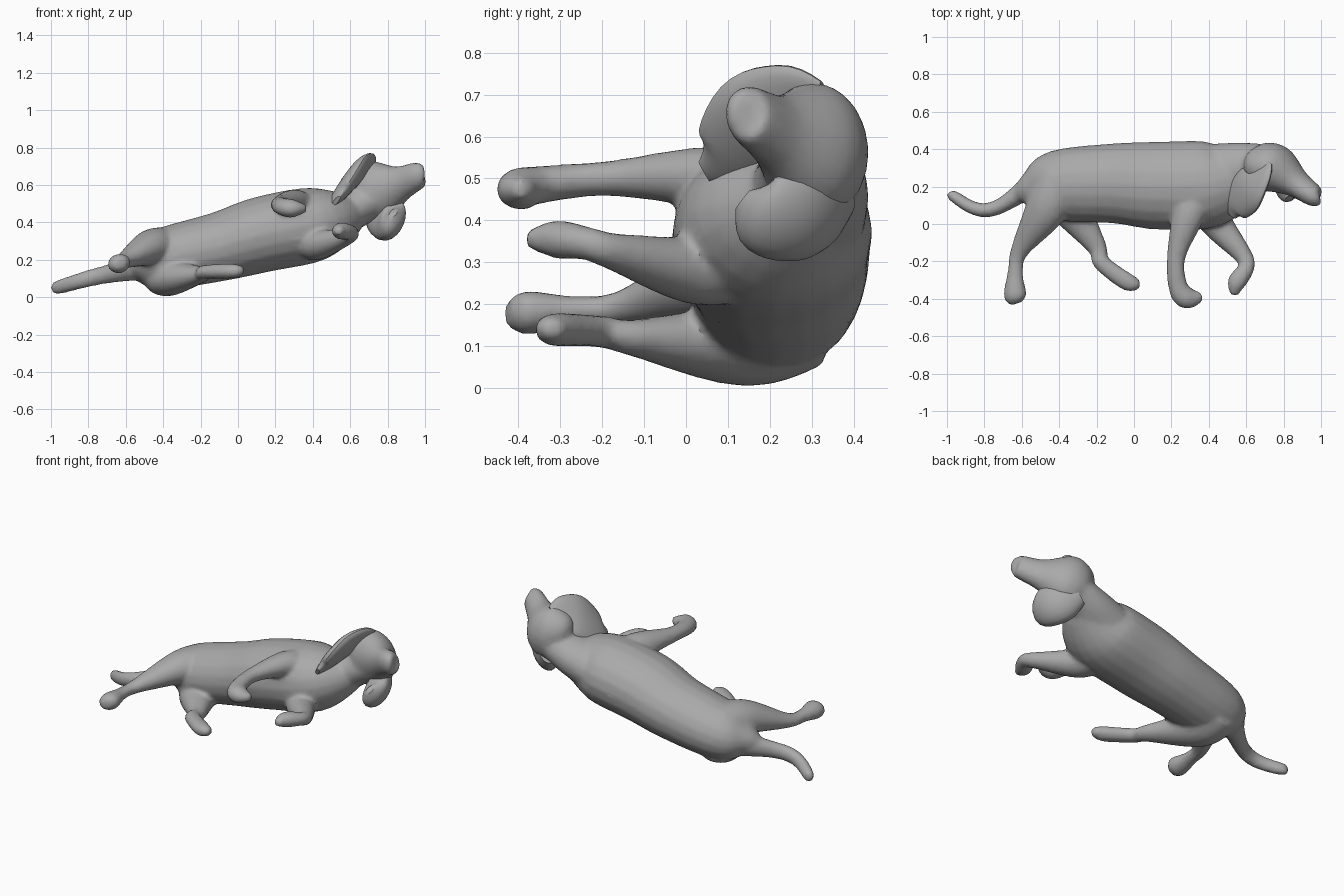
import bpy, bmesh, math
from mathutils import Vector

if "Cube" in bpy.data.objects:
    bpy.data.objects.remove(bpy.data.objects["Cube"])

coat = bpy.data.materials.new("grey coat")
coat.diffuse_color = (0.4, 0.4, 0.4, 1)
coat.use_nodes = True
coat.node_tree.nodes["Principled BSDF"].inputs["Base Color"].default_value = coat.diffuse_color

ACROSS = (-0.25, 0, 0.97)       # sideways direction of the trunk
HEAD_ACROSS = (-0.43, 0, 0.9)   # sideways direction of the turned head


def catmull(p0, p1, p2, p3, t):
    return 0.5 * (2 * p1 + (p2 - p0) * t + (2 * p0 - 5 * p1 + 4 * p2 - p3) * t * t
                  + (3 * p1 - p0 - 3 * p2 + p3) * t ** 3)


def loft(name, side, depth, *stations, sides=20, steps=5):
    """Closed tube through (x, y, z, half width) stations; depth scales the other axis."""
    n = len(stations)
    rows = []
    for i in range(n - 1):
        q = [stations[max(0, min(n - 1, i + k))] for k in (-1, 0, 1, 2)]
        for s in range(steps):
            rows.append([catmull(*c, s / steps) for c in zip(*q)])
    rows.append(list(stations[-1]))
    bm = bmesh.new()
    rings = []
    for i, r in enumerate(rows):
        t = (Vector(rows[min(i + 1, len(rows) - 1)][:3]) - Vector(rows[max(i - 1, 0)][:3])).normalized()
        u = Vector(side)
        u = (u - t * u.dot(t)).normalized()
        v = t.cross(u) * depth
        rings.append([bm.verts.new(Vector(r[:3]) + (u * math.cos(a) + v * math.sin(a)) * r[3])
                      for a in (2 * math.pi * k / sides for k in range(sides))])
    for a, b in zip(rings, rings[1:]):
        for k in range(sides):
            j = (k + 1) % sides
            bm.faces.new((a[k], a[j], b[j], b[k]))
    bm.faces.new(rings[0])
    bm.faces.new(rings[-1])
    bmesh.ops.recalc_face_normals(bm, faces=bm.faces)
    me = bpy.data.meshes.new(name)
    bm.to_mesh(me)
    bm.free()
    me.materials.append(coat)
    ob = bpy.data.objects.new(name, me)
    bpy.context.collection.objects.link(ob)
    return ob


def select(obs):
    bpy.ops.object.select_all(action='DESELECT')
    for o in obs:
        o.select_set(True)
    bpy.context.view_layer.objects.active = obs[0]


# Trunk, from rump to chest
trunk = loft("body", ACROSS, 1.16,
             (-.63, .16, .17, .03), (-.56, .18, .185, .085), (-.43, .205, .2, .16),
             (-.1, .217, .27, .185), (.14, .205, .338, .203), (.43, .215, .395, .195),
             (.62, .28, .45, .1))

# Neck, skull and muzzle
neck = loft("neck", ACROSS, 1.25,
            (.42, .255, .4, .14), (.58, .29, .46, .118), (.73, .3, .53, .098))
head = loft("head", HEAD_ACROSS, .8,
            (.61, .31, .54, .06), (.66, .31, .56, .14), (.75, .295, .57, .165),
            (.87, .215, .61, .095), (.97, .145, .655, .07), (.995, .14, .66, .035))

# Front legs, from shoulder to paw
front_upper = loft("front_leg_upper_side", ACROSS, 1.2,
                   (.36, .2, .46, .06), (.3, .07, .5, .075), (.225, -.18, .5, .042),
                   (.24, -.35, .485, .045), (.29, -.395, .475, .05), (.365, -.39, .475, .02))
front_lower = loft("front_leg_lower_side", ACROSS, 1.1,
                   (.38, .14, .29, .08), (.43, .02, .28, .08), (.585, -.17, .325, .045),
                   (.6, -.235, .345, .04), (.55, -.31, .355, .046), (.535, -.38, .355, .02))

# Hind legs, from hip to paw
hind_upper = loft("hind_leg_upper_side", ACROSS, 1.2,
                  (-.4, .25, .27, .1), (-.47, .08, .265, .095), (-.61, -.14, .195, .042),
                  (-.635, -.26, .185, .035), (-.635, -.38, .18, .052), (-.625, -.425, .18, .028))
hind_lower = loft("hind_leg_lower_side", ACROSS, 1.2,
                  (-.4, .31, .14, .085), (-.37, .14, .105, .1), (-.2, -.12, .12, .045),
                  (-.175, -.205, .135, .038), (-.03, -.312, .14, .04), (.03, -.31, .142, .022))

# Tail
tail = loft("tail", ACROSS, .85,
            (-.47, .27, .18, .085), (-.67, .122, .13, .053), (-.78, .075, .105, .046),
            (-.87, .09, .08, .042), (-.97, .153, .05, .036), (-.99, .17, .045, .015))

# Blend trunk, head, legs and tail into one skin
select([trunk, neck, head, tail, front_upper, front_lower, hind_upper, hind_lower])
bpy.ops.object.join()
remesh = trunk.modifiers.new("blend", 'REMESH')
remesh.mode = 'VOXEL'
remesh.voxel_size = 0.013
soft = trunk.modifiers.new("soften", 'SMOOTH')
soft.factor = 0.5
soft.iterations = 6
thin = trunk.modifiers.new("simplify", 'DECIMATE')
thin.ratio = 0.35
for m in ("blend", "soften", "simplify"):
    bpy.ops.object.modifier_apply(modifier=m)

# Floppy ears
ear_up = loft("upper_ear", (.6, 0, .8), .33,
              (.71, .33, .69, .05), (.675, .26, .69, .1), (.62, .19, .645, .135),
              (.545, .11, .55, .105), (.525, .045, .515, .035))
ear_low = loft("lower_ear", (.4, 0, .92), .6,
               (.72, .37, .47, .07), (.77, .31, .43, .11), (.81, .25, .415, .118),
               (.83, .18, .42, .1), (.83, .135, .45, .03))

for ob in (trunk, ear_up, ear_low):
    ob.data.materials.clear()
    ob.data.materials.append(coat)
select([trunk, ear_up, ear_low])
bpy.ops.object.shade_smooth_by_angle(angle=math.radians(40))
